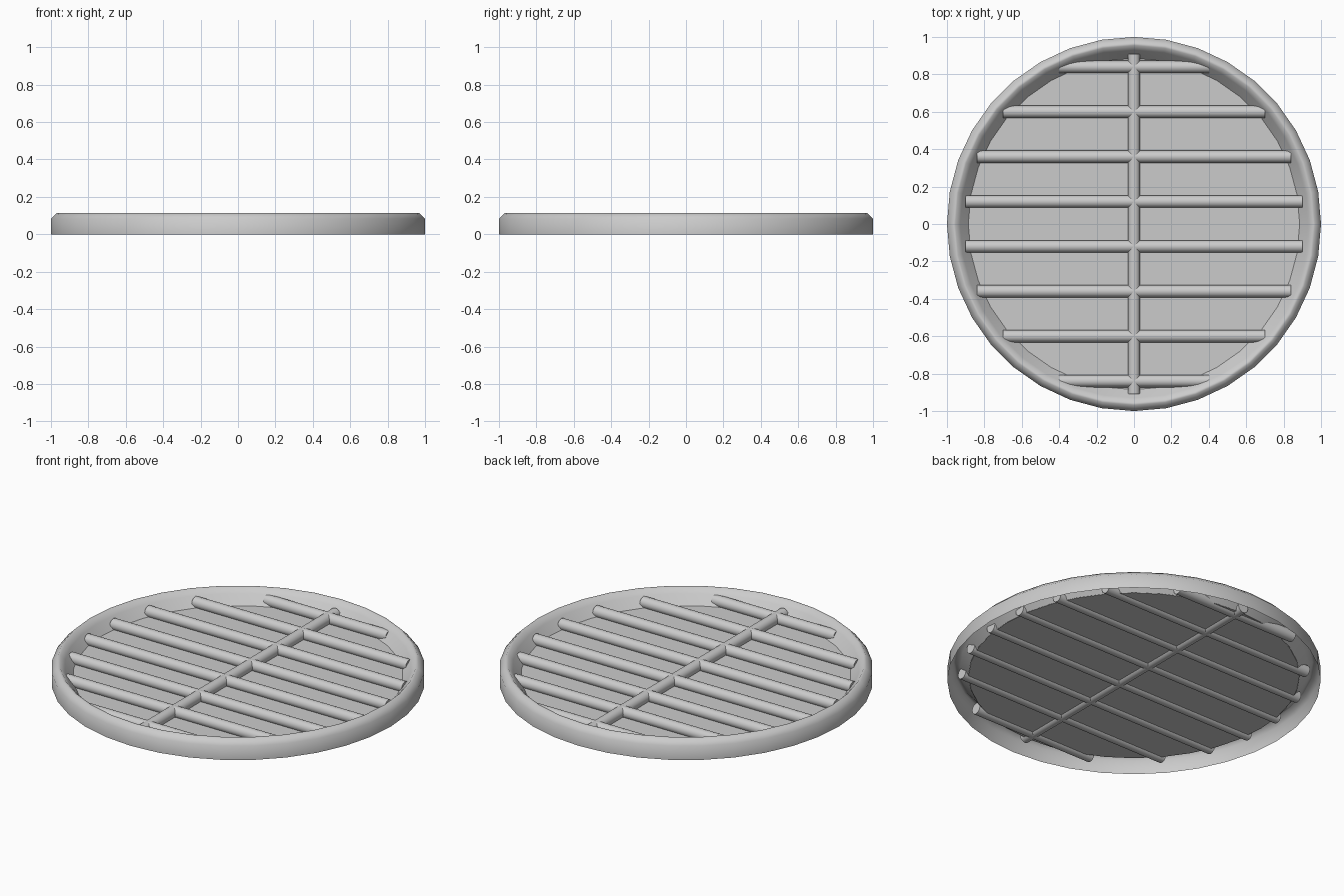
import bpy, bmesh, math
from mathutils import Matrix

if "Cube" in bpy.data.objects:
    bpy.data.objects.remove(bpy.data.objects["Cube"])

SIDES = 36


def add_object(name, bm, angle=50):
    mesh = bpy.data.meshes.new(name)
    bm.to_mesh(mesh)
    bm.free()
    obj = bpy.data.objects.new(name, mesh)
    bpy.context.collection.objects.link(obj)
    bpy.ops.object.select_all(action='DESELECT')
    obj.select_set(True)
    bpy.context.view_layer.objects.active = obj
    bpy.ops.object.shade_smooth_by_angle(angle=math.radians(angle))
    return obj


def bar(name, length, y, axis):
    bm = bmesh.new()
    turn = Matrix.Rotation(math.pi / 2, 4, 'Y' if axis == 'X' else 'X')
    bmesh.ops.create_cone(bm, cap_ends=True, segments=12, radius1=0.033,
                          radius2=0.033, depth=length,
                          matrix=Matrix.Translation((0, y, 0.053)) @ turn)
    return add_object(name, bm)


# rim: open-bottomed shell with bevelled top and sloping inner wall
profile = [(1.0, 0.0), (1.0, 0.083), (0.968, 0.115), (0.955, 0.115),
           (0.93, 0.087), (0.885, 0.033)]
bm = bmesh.new()
rings = []
for r, z in profile:
    rings.append([bm.verts.new((r * math.cos(2 * math.pi * i / SIDES),
                                r * math.sin(2 * math.pi * i / SIDES), z))
                  for i in range(SIDES)])
for a, b in zip(rings, rings[1:]):
    for i in range(SIDES):
        j = (i + 1) % SIDES
        bm.faces.new((a[i], a[j], b[j], b[i]))
add_object("rim", bm)

# thin plate closing the rim
bm = bmesh.new()
bmesh.ops.create_circle(bm, cap_ends=True, segments=SIDES, radius=0.887,
                        matrix=Matrix.Translation((0, 0, 0.034)))
add_object("back_plate", bm)

# eight cross bars, shorter toward front and back
for k, (y, half) in enumerate([(0.12, 0.90), (0.36, 0.84),
                               (0.60, 0.70), (0.84, 0.40)]):
    bar(f"cross_bar_back_{k}", 2 * half, y, 'X')
    bar(f"cross_bar_front_{k}", 2 * half, -y, 'X')

# central spine bar
bar("spine_bar", 1.82, 0, 'Y')
